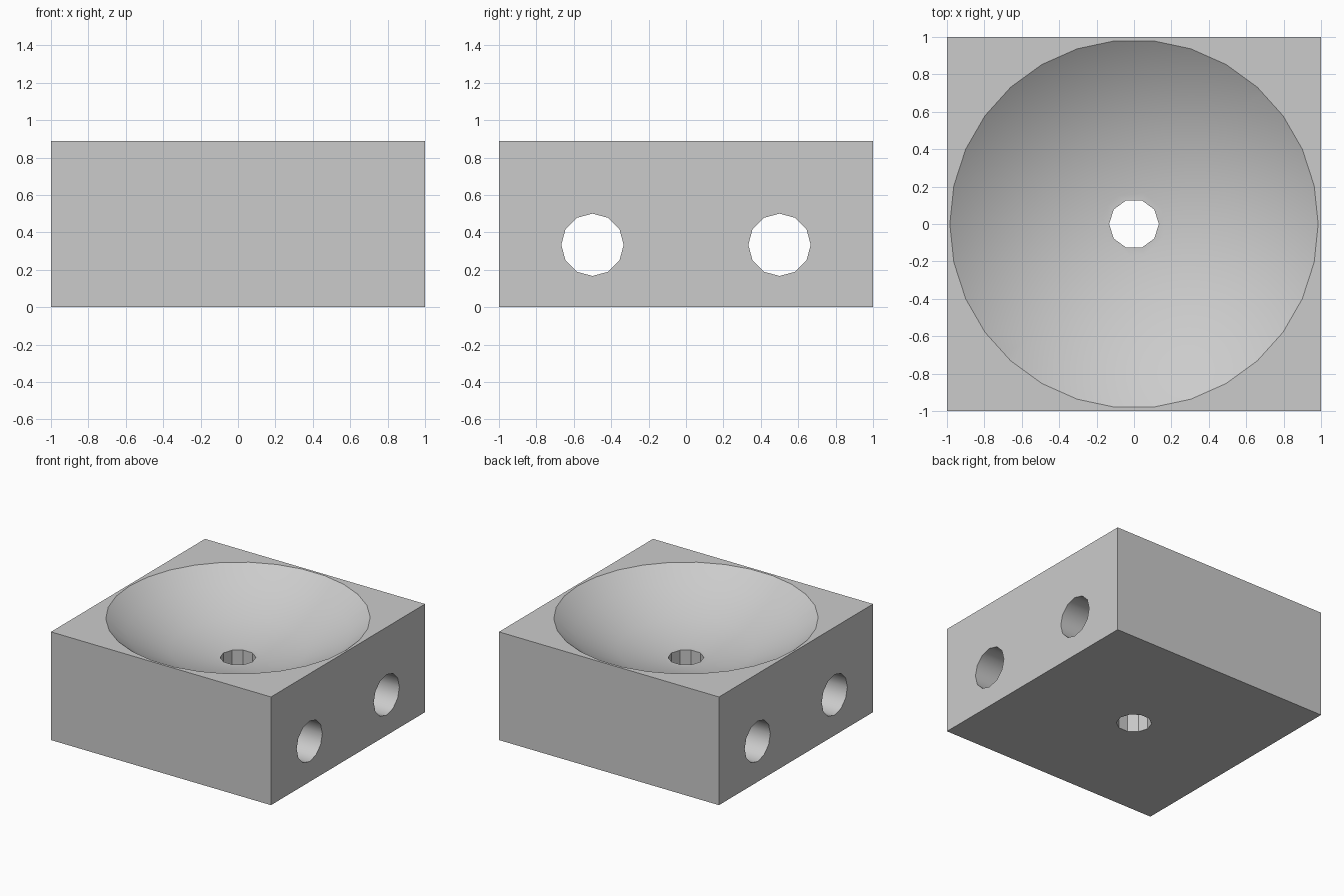
import bpy, bmesh
from math import sin, cos, pi, radians
from mathutils import Matrix

cube = bpy.data.objects.get("Cube")
if cube:
    bpy.data.objects.remove(cube, do_unlink=True)

U = 2 / 45            # one design unit
SIZE, HEIGHT = 45 * U, 20 * U
HOLE_R = 7.5 / 2 * U

grey = bpy.data.materials.new("light_grey")
grey.use_nodes = True
colour = (0.6, 0.6, 0.6, 1)
grey.diffuse_color = colour
grey.node_tree.nodes["Principled BSDF"].inputs["Base Color"].default_value = colour


def make_object(name, bm):
    bmesh.ops.recalc_face_normals(bm, faces=bm.faces)
    mesh = bpy.data.meshes.new(name)
    bm.to_mesh(mesh)
    bm.free()
    mesh.materials.append(grey)
    obj = bpy.data.objects.new(name, mesh)
    bpy.context.collection.objects.link(obj)
    return obj


def lathe(name, profile, sides, matrix=Matrix()):
    """Closed solid from (radius, height) rings, capped at both ends."""
    bm = bmesh.new()
    rings = [[bm.verts.new((r * cos(2 * pi * i / sides), r * sin(2 * pi * i / sides), z))
              for i in range(sides)] for r, z in profile]
    for a, b in zip(rings, rings[1:]):
        for i in range(sides):
            j = (i + 1) % sides
            bm.faces.new((a[i], a[j], b[j], b[i]))
    bm.faces.new(rings[0])
    bm.faces.new(rings[-1])
    bm.transform(matrix)
    return make_object(name, bm)


# Square block
bm = bmesh.new()
bmesh.ops.create_cube(bm, size=1)
bm.transform(Matrix.Translation((0, 0, HEIGHT / 2)) @ Matrix.Diagonal((SIZE, SIZE, HEIGHT, 1)))
block = make_object("dished_block", bm)

# Shallow bowl: lower part of a large faceted ball
ball_r, ball_z = 37.5 * U, 50 * U
angles = [radians(6 + 12 * i) for i in range(6)]
bowl = lathe("bowl_cutter", [(ball_r * sin(a), ball_z - ball_r * cos(a)) for a in angles], 30)

# Drain hole through the floor
drain = lathe("drain_cutter", [(3 * U, -0.2), (3 * U, HEIGHT + 0.2)], 10)

# Two cross holes from side to side
cutters = [bowl, drain]
for label, y in (("front", -SIZE / 4), ("back", SIZE / 4)):
    place = Matrix.Translation((0, y, 7.5 * U)) @ Matrix.Rotation(pi / 2, 4, "Y")
    cutters.append(lathe(label + "_hole_cutter", [(HOLE_R, -SIZE), (HOLE_R, SIZE)], 12, place))

# Cut the block, then drop the cutters
for cutter in cutters:
    cutter.hide_render = True
    mod = block.modifiers.new(cutter.name, "BOOLEAN")
    mod.operation = "DIFFERENCE"
    mod.solver = "EXACT"
    mod.object = cutter

bpy.ops.object.select_all(action="DESELECT")
block.select_set(True)
bpy.context.view_layer.objects.active = block
for mod in list(block.modifiers):
    bpy.ops.object.modifier_apply(modifier=mod.name)
for cutter in cutters:
    bpy.data.objects.remove(cutter, do_unlink=True)

bpy.ops.object.shade_smooth_by_angle(angle=radians(31))
